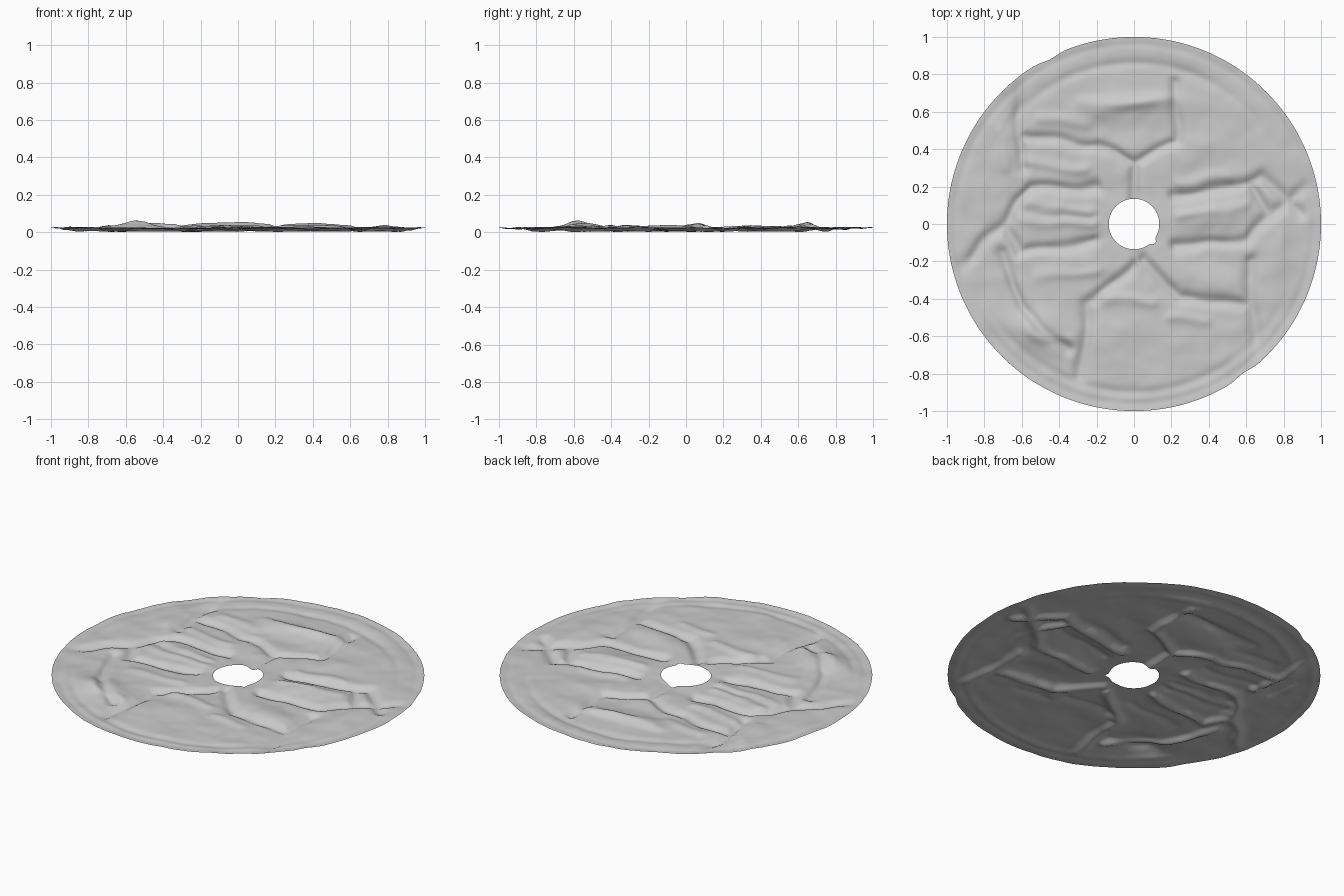
import bpy
import bmesh
import math
from mathutils import Vector, noise

default_cube = bpy.data.objects.get("Cube")
if default_cube:
    bpy.data.objects.remove(default_cube, do_unlink=True)

RINGS, SEGMENTS = 80, 270
HOLE_RADIUS, OUTER_RADIUS = 0.135, 1.0
BASE_HEIGHT = 0.04

# Seams between the swollen panels, as paths on the disc
seams = [
    [(-.58, .48), (-.2, .42), (0, .31), (.22, .46), (.22, .75)],
    [(0, .31), (0, .14)],
    [(.2, .15), (.62, .22), (.73, .05), (.6, -.08), (.22, -.11)],
    [(.62, .22), (.7, .25), (.9, .05)],
    [(.73, .05), (.8, .1), (.92, .2)],
    [(.05, -.2), (.25, -.4), (.6, -.43)],
    [(.62, -.2), (.62, -.43), (.65, -.7)],
    [(0, -.22), (-.25, -.43), (-.28, -.8)],
    [(-.2, .2), (-.55, .19), (-.7, 0), (-.62, -.15), (-.2, -.1)],
    [(-.7, 0), (-.92, -.22)],
    [(-.6, .3), (-.62, .75)],
    [(-.7, -.15), (-.6, -.45), (-.35, -.68)],
]

# Raised folds lying across the panels
folds = [
    [(-.27, .64), (.2, .66)],
    [(-.55, .1), (-.25, .08)],
    [(-.6, .02), (-.22, 0)],
    [(-.58, .33), (-.25, .3)],
    [(-.5, .58), (-.25, .54)],
    [(.25, .05), (.6, .1)],
    [(.25, .22), (.5, .25)],
    [(-.15, -.4), (.1, -.4)],
    [(.2, -.5), (.38, -.52)],
    [(-.5, -.28), (-.2, -.25)],
    [(-.72, .5), (-.7, .3)],
    [(-.55, -.58), (-.35, -.62)],
]

# Broad swellings: x, y, half width, half depth, height
swellings = [
    (-.5, -.56, .16, .1, .034),
    (0, .65, .2, .05, .02),
    (.38, .03, .16, .07, .018),
    (.4, -.3, .18, .07, .014),
    (.78, -.1, .05, .15, .014),
    (-.2, .6, .1, .05, .014),
    (0, -.55, .18, .12, .01),
    (.5, .5, .2, .2, .005),
]


def bell(distance, width):
    return math.exp(-(distance / width) ** 2)


def path_distance(point, path):
    best = OUTER_RADIUS
    for start, end in zip(path, path[1:]):
        a, b = Vector(start), Vector(end)
        span = b - a
        along = max(0, min(1, (point - a).dot(span) / span.length_squared))
        best = min(best, (a + span * along - point).length)
    return best


def relief(x, y):
    point = Vector((x, y))
    radius, angle = point.length, math.atan2(y, x)
    # Fade the relief toward the plain rim
    inside = min(1, max(0, (1 - radius) / .12))
    wobble = Vector((noise.noise((x * 5, y * 5, 1)),
                     noise.noise((x * 5, y * 5, 7)))) * .03
    moved = point + wobble
    groove = max(bell(path_distance(moved, p), .03) for p in seams)
    fold = max(bell(path_distance(moved, p), .03) for p in folds)
    swell = sum(h * bell(math.hypot((x - cx) / w, (y - cy) / d), 1)
                for cx, cy, w, d, h in swellings)
    # Concentric creases at the top and bottom of the border
    crease = bell(radius - .86, .025) * max(0, math.sin(angle)) ** 2
    crease += bell(radius - .9, .025) * max(0, -math.sin(angle)) ** 2
    crease += bell(radius - .96, .02) * .5
    ripple = .007 * noise.noise((x * 4, y * 7, 3)) + .003 * noise.noise((x * 13, y * 13, 5))
    height = BASE_HEIGHT + inside * (swell + .01 * fold - .02 * groove)
    return height - .008 * crease + ripple


def edge_nick(angle, degrees, width):
    offset = (angle - math.radians(degrees) + math.pi) % math.tau - math.pi
    return bell(offset, width)


# Embossed disc with a worn rim and a round central opening
bm = bmesh.new()
rows = []
for ring in range(RINGS + 1):
    row = []
    for segment in range(SEGMENTS):
        angle = math.tau * segment / SEGMENTS
        inner = HOLE_RADIUS + .018 * edge_nick(angle, -42, .12)
        outer = OUTER_RADIUS
        for degrees in (117, -54):
            outer -= .012 * edge_nick(angle, degrees, .06)
        radius = inner + (outer - inner) * ring / RINGS
        x, y = radius * math.cos(angle), radius * math.sin(angle)
        row.append(bm.verts.new((x, y, relief(x, y))))
    rows.append(row)

for inner_row, outer_row in zip(rows, rows[1:]):
    for i in range(SEGMENTS):
        j = (i + 1) % SEGMENTS
        bm.faces.new((inner_row[i], outer_row[i], outer_row[j], inner_row[j]))

# Rest the lowest point on the ground
lowest = min(v.co.z for v in bm.verts)
for vert in bm.verts:
    vert.co.z -= lowest
for face in bm.faces:
    face.smooth = True

mesh = bpy.data.meshes.new("embossed_disc")
bm.to_mesh(mesh)
bm.free()
disc = bpy.data.objects.new("embossed_disc", mesh)
bpy.context.collection.objects.link(disc)

# Plain grey surface
grey = bpy.data.materials.new("plain_grey")
grey.use_nodes = True
colour = (.6, .6, .6, 1)
grey.diffuse_color = colour
grey.node_tree.nodes["Principled BSDF"].inputs["Base Color"].default_value = colour
mesh.materials.append(grey)
